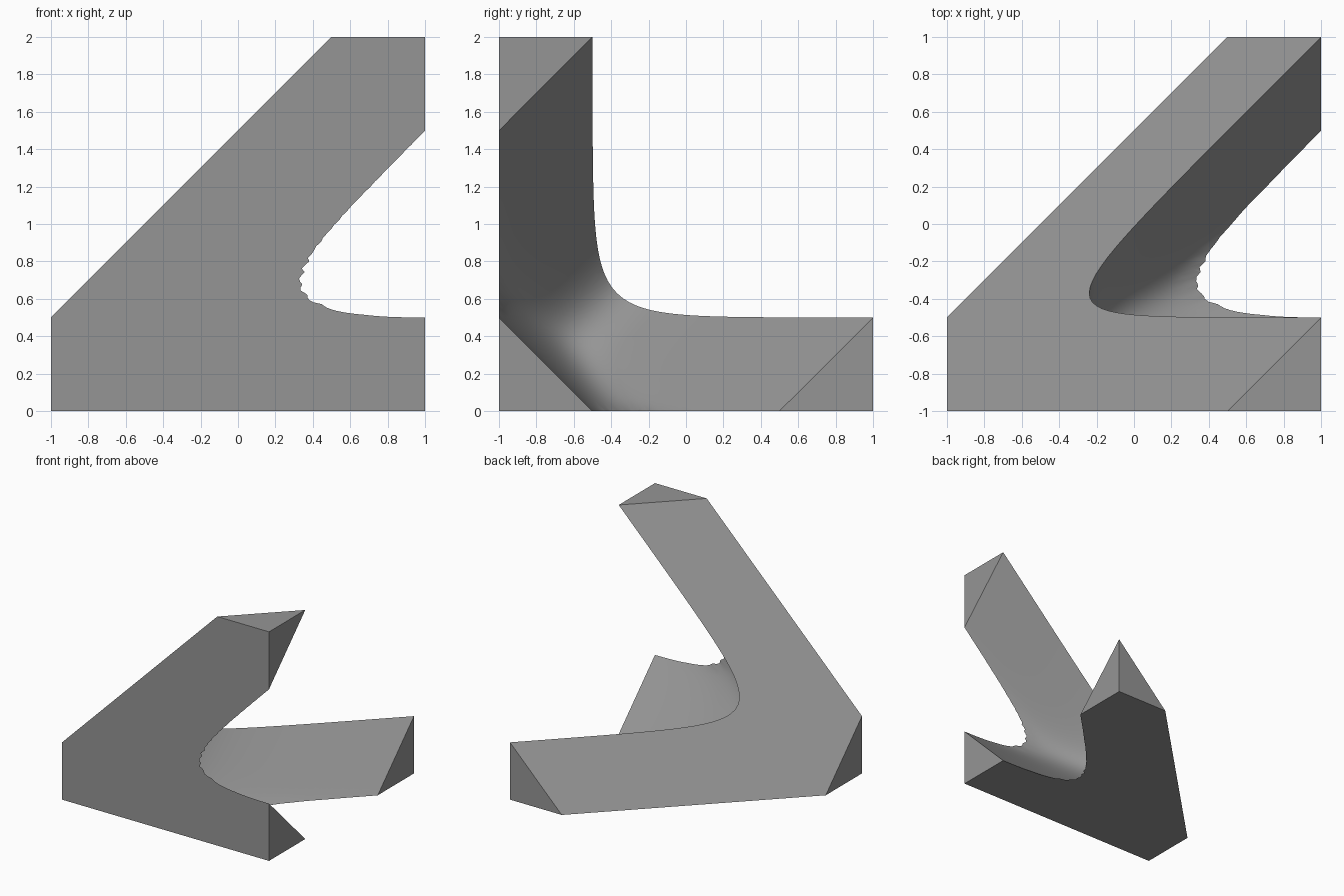
import bpy, bmesh, math
from mathutils import Vector

if "Cube" in bpy.data.objects:
    bpy.data.objects.remove(bpy.data.objects["Cube"])

grey = bpy.data.materials.new("mid grey")
grey.diffuse_color = (0.3, 0.3, 0.3, 1)
grey.use_nodes = True
grey.node_tree.nodes["Principled BSDF"].inputs["Base Color"].default_value = grey.diffuse_color


def make_object(name, bm):
    bmesh.ops.recalc_face_normals(bm, faces=bm.faces[:])
    me = bpy.data.meshes.new(name)
    bm.to_mesh(me)
    bm.free()
    me.materials.append(grey)
    ob = bpy.data.objects.new(name, me)
    bpy.context.collection.objects.link(ob)
    return ob


# Body: a cube with one corner sliced off by a diagonal plane
bm = bmesh.new()
bmesh.ops.create_cube(bm, size=2)
bmesh.ops.translate(bm, verts=bm.verts[:], vec=(0, 0, 1))
cut = bmesh.ops.bisect_plane(bm, geom=bm.verts[:] + bm.edges[:] + bm.faces[:],
                             plane_co=(-0.5, 0, 0), plane_no=Vector((-1, 1, 1)).normalized(),
                             clear_outer=True)
bmesh.ops.holes_fill(bm, edges=[e for e in bm.edges if e.is_boundary], sides=0)
body = make_object("branched_body", bm)


# Hollow: soft blend of two arm walls and the lower arm's steep wall
def depth(s, t):
    v, w = (t + 0.5 + s) / 2, (t + 0.5 - s) / 2
    steep = 1.98 * t ** 0.38 * (1 + 1.5 * math.sqrt(max(0, v * w)))
    k = 0.375
    return -k * math.log(sum(math.exp(-d / k) for d in (1.5 + s, 1.5 - s, steep)))


def point(s, t, u):
    return (1 - u, (t + s - 1.5) / 2, (t + 0.5 - s) / 2)


N = 56
bm = bmesh.new()
inner, outer = [], []
for i in range(N + 1):
    t = 2.2 * (i / N) ** 2.6
    ss = [-1.6 + 3.2 * j / N for j in range(N + 1)]
    inner.append([bm.verts.new(point(s, t, depth(s, t))) for s in ss])
    outer.append([bm.verts.new(point(s, t, -0.6)) for s in ss])
for i in range(N):
    for j in range(N):
        for g in (inner, outer):
            bm.faces.new((g[i][j], g[i + 1][j], g[i + 1][j + 1], g[i][j + 1]))
    for e in (0, N):
        bm.faces.new((inner[e][i], inner[e][i + 1], outer[e][i + 1], outer[e][i]))
        bm.faces.new((inner[i][e], inner[i + 1][e], outer[i + 1][e], outer[i][e]))
cutter = make_object("hollow_cutter", bm)
cutter.hide_render = True

# Carve the hollow, leaving three arms, then shade the curved wall smooth
mod = body.modifiers.new("carve", "BOOLEAN")
mod.object = cutter
mod.operation = "DIFFERENCE"
mod.solver = "EXACT"
bpy.context.view_layer.objects.active = body
bpy.ops.object.select_all(action="DESELECT")
body.select_set(True)
bpy.ops.object.modifier_apply(modifier=mod.name)
bpy.data.objects.remove(cutter)
bpy.ops.object.shade_smooth_by_angle(angle=math.radians(30))
